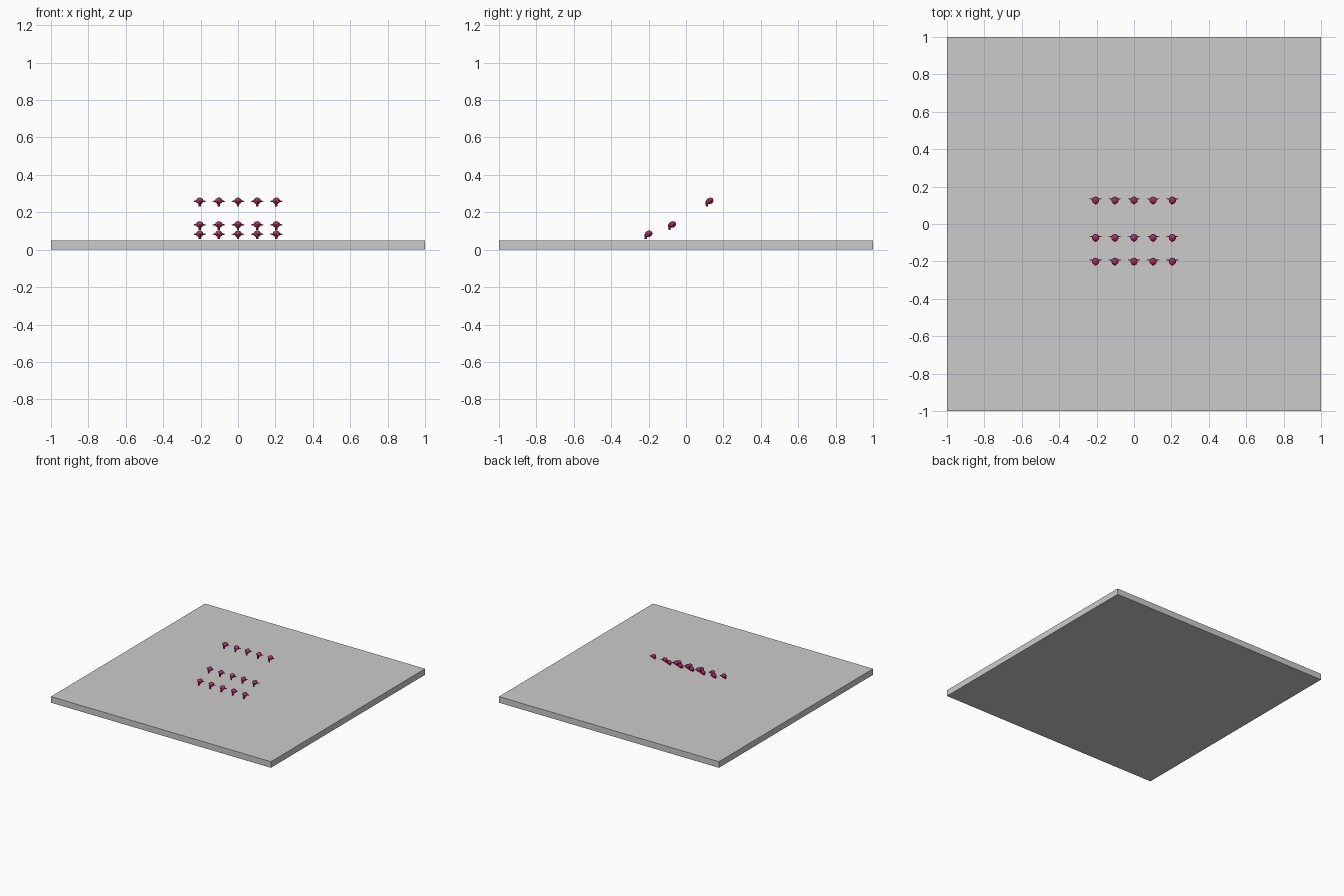
import bpy, bmesh
from mathutils import Matrix, Vector

if "Cube" in bpy.data.objects:
    bpy.data.objects.remove(bpy.data.objects["Cube"])


def material(name, color):
    m = bpy.data.materials.new(name)
    m.diffuse_color = color
    m.use_nodes = True
    m.node_tree.nodes["Principled BSDF"].inputs["Base Color"].default_value = m.diffuse_color
    return m


crimson = material("crimson", (0.42, 0.03, 0.14, 1))


def make_object(name, bm, mat=None):
    mesh = bpy.data.meshes.new(name)
    bm.to_mesh(mesh)
    bm.free()
    if mat:
        mesh.materials.append(mat)
    ob = bpy.data.objects.new(name, mesh)
    bpy.context.collection.objects.link(ob)
    return ob


# base slab
bm = bmesh.new()
bmesh.ops.create_cube(bm, size=1, matrix=Matrix.Translation((0, 0, 0.025)) @ Matrix.Diagonal((2, 2, 0.05, 1)))
make_object("base_slab", bm)


def figure_bmesh():
    bm = bmesh.new()
    # faceted body, tipped slightly forward
    bmesh.ops.create_uvsphere(
        bm, u_segments=10, v_segments=6, radius=1,
        matrix=Matrix.Rotation(0.35, 4, 'X') @ Matrix.Diagonal((0.02, 0.021, 0.017, 1)))
    # hanging stem at the front
    bmesh.ops.create_cone(
        bm, cap_ends=True, segments=8, radius1=0.006, radius2=0.008, depth=0.028,
        matrix=Matrix.Translation((0, -0.015, -0.015)))
    # tapered side fins
    for s in (-1, 1):
        bmesh.ops.create_cone(
            bm, cap_ends=True, segments=6, radius1=0.008, radius2=0.002, depth=0.025,
            matrix=Matrix.Translation((s * 0.021, 0.007, -0.002))
            @ Matrix.Diagonal((1, 0.6, 0.9, 1))
            @ Vector((0, 0, 1)).rotation_difference(Vector((s, 0.2, 0))).to_matrix().to_4x4())
    bmesh.ops.recalc_face_normals(bm, faces=bm.faces)
    return bm


# three rising rows of five figures
first = None
for row, (y, z) in enumerate([(-0.2, 0.085), (-0.073, 0.135), (0.127, 0.261)]):
    for col in range(5):
        name = f"figure_{row + 1}_{col + 1}"
        if first is None:
            ob = first = make_object(name, figure_bmesh(), crimson)
        else:
            ob = bpy.data.objects.new(name, first.data)
            bpy.context.collection.objects.link(ob)
        ob.location = ((col - 2) * 0.1025, y, z)
